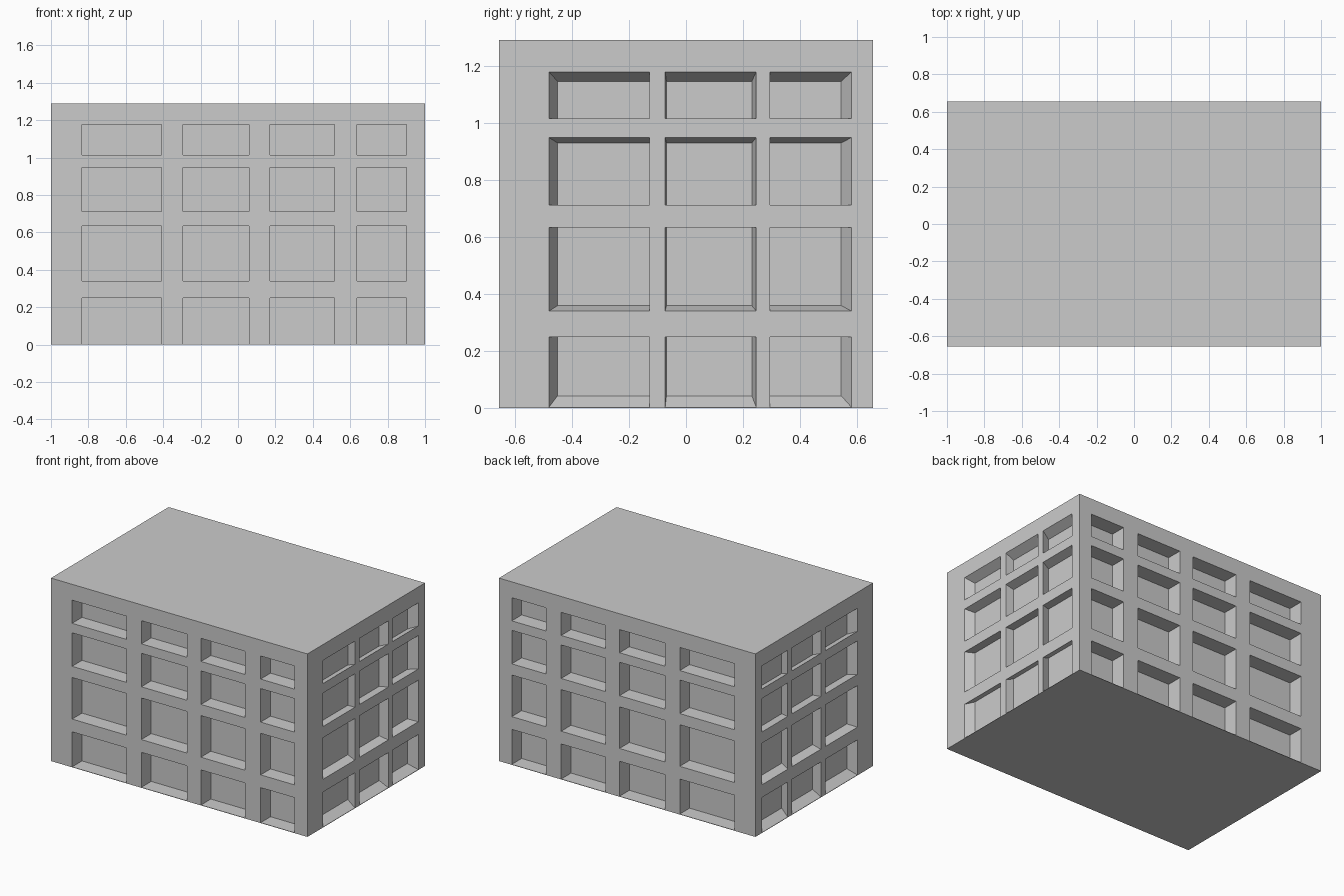
import bpy, bmesh

if "Cube" in bpy.data.objects:
    bpy.data.objects.remove(bpy.data.objects["Cube"])

HX, HY, H = 1.0, 0.655, 1.29      # half width, half depth, height
CZ = H / 2

# window bands along the facade and up the storeys
ROWS = [0.003, 0.25, 0.34, 0.633, 0.712, 0.948, 1.015, 1.178]
FRONT = [-0.835, -0.41, -0.295, 0.06, 0.17, 0.515, 0.635, 0.90]
SIDE = [-0.48, -0.127, -0.073, 0.246, 0.295, 0.58]

bm = bmesh.new()


def quad(pts):
    bm.faces.new([bm.verts.new(p) for p in pts])


def facade(bands, half, place, depth, taper):
    """Grid wall with recessed windows; taper shrinks the panes to the wall centre."""
    us = [-half] + bands + [half]
    vs = [0.0] + ROWS + [H]
    for i in range(len(us) - 1):
        for j in range(len(vs) - 1):
            cell = [(us[i], vs[j]), (us[i + 1], vs[j]),
                    (us[i + 1], vs[j + 1]), (us[i], vs[j + 1])]
            outer = [place(u, v, 0) for u, v in cell]
            if i % 2 and j % 2:
                inner = [place(u * taper, CZ + (v - CZ) * taper, depth) for u, v in cell]
                quad(inner)
                for k in range(4):
                    n = (k + 1) % 4
                    quad([outer[k], outer[n], inner[n], inner[k]])
            else:
                quad(outer)


# front/back have straight reveals, left/right have panes scaled inward
for s in (1, -1):
    facade(FRONT, HX, lambda u, v, d: (u, s * (HY - d), v), 0.11, 1.0)
    facade(SIDE, HY, lambda u, v, d: (s * (HX - d), u, v), 0.06, 0.937)

# roof and base
for z in (0, H):
    quad([(-HX, -HY, z), (HX, -HY, z), (HX, HY, z), (-HX, HY, z)])

bmesh.ops.remove_doubles(bm, verts=bm.verts, dist=0.0005)
# merge the coplanar wall strips into clean faces
bmesh.ops.dissolve_limit(bm, angle_limit=0.01, verts=bm.verts, edges=bm.edges)
bmesh.ops.recalc_face_normals(bm, faces=bm.faces)

mesh = bpy.data.meshes.new("building")
bm.to_mesh(mesh)
bm.free()
bpy.context.collection.objects.link(bpy.data.objects.new("building", mesh))
